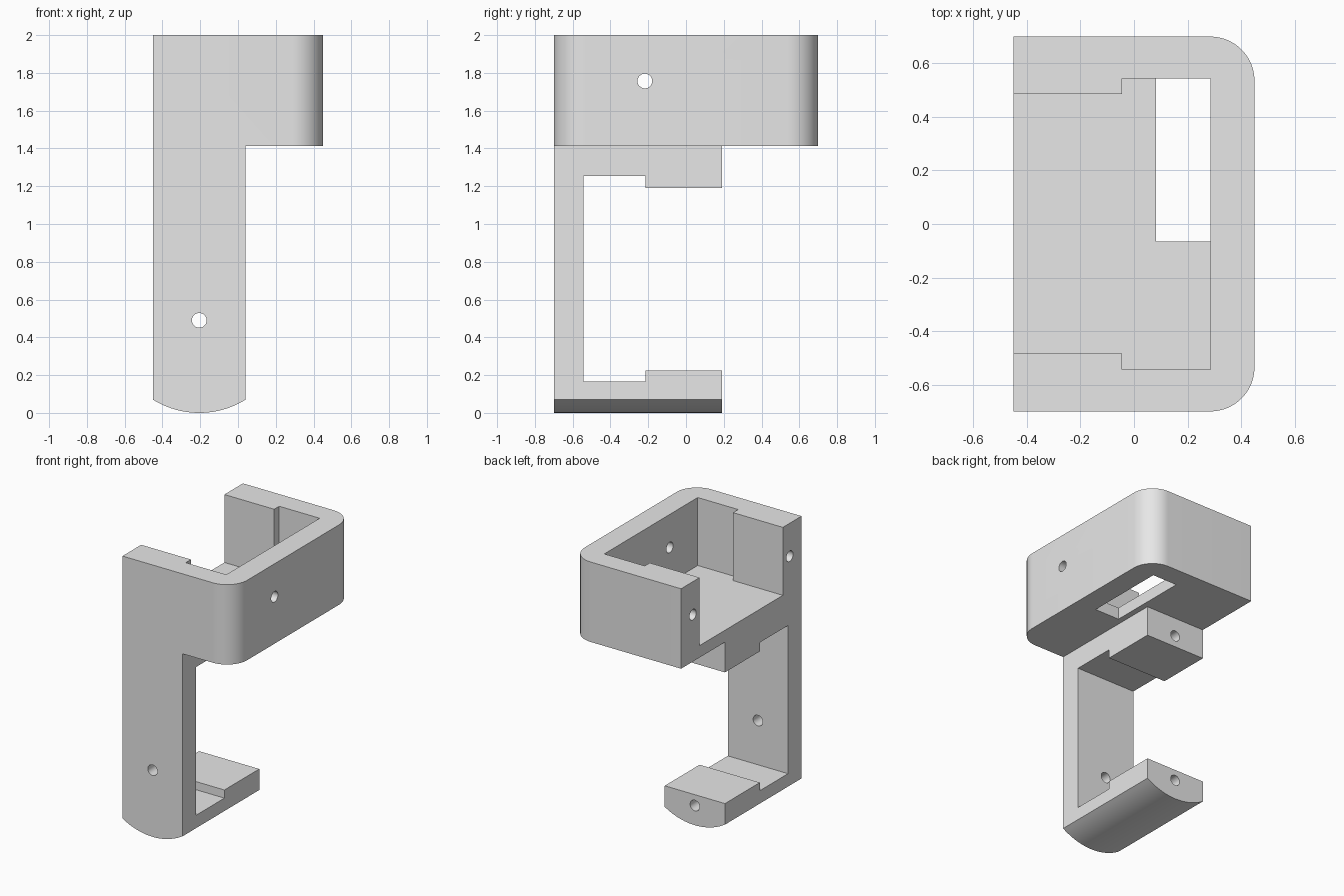
import bpy, bmesh, math
from mathutils import Vector

cube = bpy.data.objects.get("Cube")
if cube:
    bpy.data.objects.remove(cube, do_unlink=True)

grey = bpy.data.materials.new("plain grey")
grey.use_nodes = True
grey.diffuse_color = (0.8, 0.8, 0.8, 1)
grey.node_tree.nodes["Principled BSDF"].inputs["Base Color"].default_value = (0.8, 0.8, 0.8, 1)

PLACE = {"x": lambda u, v, w: (w, u, v),
         "y": lambda u, v, w: (u, w, v),
         "z": lambda u, v, w: (u, v, w)}


def prism(name, points, axis, lo, hi):
    """Extrude a 2D outline along an axis from lo to hi."""
    bm = bmesh.new()
    face = bm.faces.new([bm.verts.new(PLACE[axis](u, v, lo)) for u, v in points])
    new = bmesh.ops.extrude_face_region(bm, geom=[face])["geom"]
    bmesh.ops.translate(bm, vec=Vector(PLACE[axis](0, 0, hi - lo)),
                        verts=[g for g in new if isinstance(g, bmesh.types.BMVert)])
    bmesh.ops.recalc_face_normals(bm, faces=bm.faces[:])
    mesh = bpy.data.meshes.new(name)
    bm.to_mesh(mesh)
    bm.free()
    mesh.materials.append(grey)
    obj = bpy.data.objects.new(name, mesh)
    bpy.context.collection.objects.link(obj)
    return obj


def arc(cu, cv, r, start, end, steps):
    angles = [math.radians(start + (end - start) * i / steps) for i in range(steps + 1)]
    return [(cu + r * math.cos(a), cv + r * math.sin(a)) for a in angles]


def rod(axis, u, v, lo, hi):
    """Round drill for a screw hole."""
    return prism("drill", arc(u, v, 0.039, 0, 348.75, 31), axis, lo, hi)


def combine(target, other, operation):
    bpy.context.view_layer.objects.active = target
    mod = target.modifiers.new("combine", "BOOLEAN")
    mod.operation, mod.solver, mod.object = operation, "EXACT", other
    bpy.ops.object.modifier_apply(modifier=mod.name)
    bpy.data.objects.remove(other, do_unlink=True)


LEFT, RIGHT, FRONT, BACK = -0.45, 0.45, -0.70, 0.70
LEG_X, ARM_Y, HEAD_Z, FLOOR_Z = 0.04, 0.19, 1.412, 1.5
MID_X, CORNER = (LEFT + LEG_X) / 2, 0.165

# Tray block with two rounded corners
outline = [(LEFT, FRONT)]
outline += arc(RIGHT - CORNER, FRONT + CORNER, CORNER, -90, 0, 16)
outline += arc(RIGHT - CORNER, BACK - CORNER, CORNER, 0, 90, 16)
outline += [(LEFT, BACK)]
bracket = prism("bracket", outline, "z", HEAD_Z, 2)

# Leg block with a bowed underside
half, sag = (LEG_X - LEFT) / 2, 0.07
radius = (half ** 2 + sag ** 2) / (2 * sag)
spread = math.degrees(math.asin(half / radius))
bow = arc(MID_X, radius, radius, -90 - spread, -90 + spread, 20)
leg = prism("leg", bow + [(LEG_X, 1.45), (LEFT, 1.45)], "y", FRONT, ARM_Y)
combine(bracket, leg, "UNION")

# Tray pocket, open on one side, with thicker wall ends
pocket = [(-0.6, -0.483), (-0.045, -0.483), (-0.045, -0.543), (0.285, -0.543),
          (0.285, 0.543), (-0.045, 0.543), (-0.045, 0.485), (-0.6, 0.485)]
# Gap between the two arms, with thicker arm ends
gap = [(-0.543, 0.165), (-0.215, 0.165), (-0.215, 0.225), (0.4, 0.225),
       (0.4, 1.19), (-0.215, 1.19), (-0.215, 1.255), (-0.543, 1.255)]
# Slot through the tray floor
slot = [(0.083, -0.065), (0.285, -0.065), (0.285, 0.543), (0.083, 0.543)]

cutters = [prism("pocket", pocket, "z", FLOOR_Z, 2.2),
           prism("gap", gap, "x", -0.6, 0.2),
           prism("slot", slot, "z", 1.3, 1.6)]

# Through holes in the tray wall and the leg
cutters.append(rod("x", -0.218, 1.757, 0.2, 0.6))
cutters.append(rod("y", MID_X, 0.49, -0.8, -0.4))
# Blind holes in the wall ends and the arm ends
for y in (-0.563, 0.563):
    cutters.append(rod("x", y, 1.757, -0.6, LEFT + 0.25))
for z in (0.145, 1.275):
    cutters.append(rod("y", MID_X, z, ARM_Y - 0.25, 0.3))

for cutter in cutters:
    combine(bracket, cutter, "DIFFERENCE")

# Smooth the curves, keep the edges sharp
bpy.ops.object.select_all(action="DESELECT")
bracket.select_set(True)
bpy.context.view_layer.objects.active = bracket
bpy.ops.object.shade_smooth_by_angle(angle=math.radians(25))
